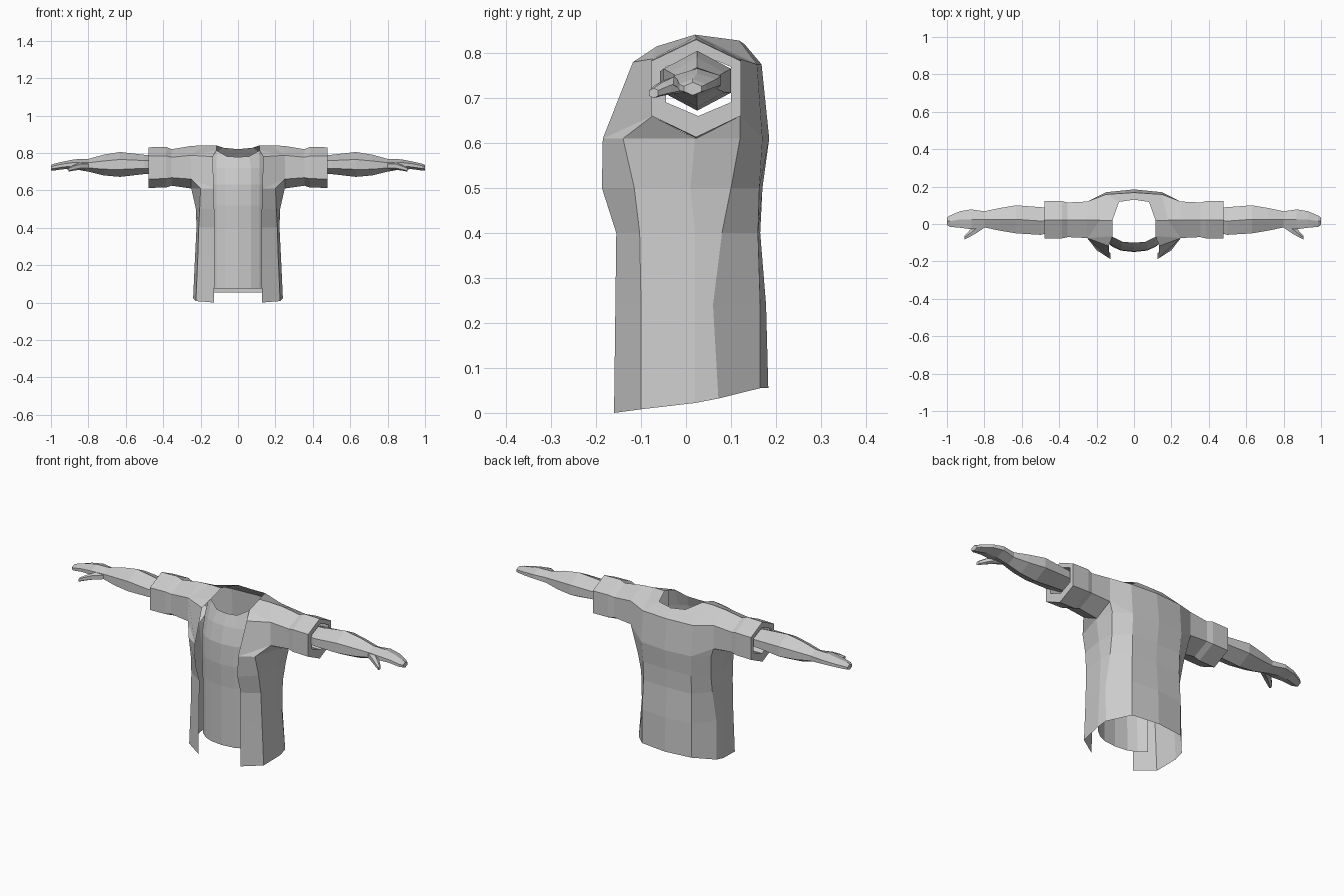
import bpy
import bmesh

cube = bpy.data.objects.get("Cube")
if cube:
    bpy.data.objects.remove(cube, do_unlink=True)

GREY = (0.6, 0.6, 0.6, 1.0)
grey = bpy.data.materials.new("plain grey")
grey.use_nodes = True
grey.diffuse_color = GREY
grey.node_tree.nodes["Principled BSDF"].inputs["Base Color"].default_value = GREY


def finish(name, bm):
    """Turn a left half into a mirrored object."""
    bmesh.ops.remove_doubles(bm, verts=bm.verts, dist=0.0005)
    bmesh.ops.recalc_face_normals(bm, faces=bm.faces)
    mesh = bpy.data.meshes.new(name)
    bm.to_mesh(mesh)
    bm.free()
    mesh.materials.append(grey)
    obj = bpy.data.objects.new(name, mesh)
    bpy.context.collection.objects.link(obj)
    mirror = obj.modifiers.new("Mirror", "MIRROR")
    mirror.use_clip = True
    return obj


def bridge(bm, rows, closed=False):
    """Join neighbouring rows of vertices with quads."""
    for low, high in zip(rows, rows[1:]):
        count = len(low)
        for i in range(count if closed else count - 1):
            j = (i + 1) % count
            bm.faces.new((low[i], low[j], high[j], high[i]))


def hex_ring(bm, x, front, back, bottom, top, side=0.22):
    """Six-sided section with a ridge above and below."""
    middle, rise = (front + back) / 2, (top - bottom) * side
    section = ((middle, bottom), (front, bottom + rise), (front, top - rise),
               (middle, top), (back, top - rise), (back, bottom + rise))
    return [bm.verts.new((x, y, z)) for y, z in section]


def hex_loft(bm, stations, side=0.22, cap=True):
    rings = [hex_ring(bm, *station, side) for station in stations]
    bridge(bm, rings, closed=True)
    if cap:
        bm.faces.new(rings[-1])
    return rings


# Jacket skirt: columns run from the front opening round to the back centre
heights = (0.24, 0.4, 0.5, 0.61)
columns = (
    (0.0, (0.128, 0.125, 0.125, 0.127, 0.13), (-0.16, -0.157, -0.155, -0.187, -0.185)),
    (0.008, (0.225, 0.215, 0.21, 0.205, 0.2), (-0.1, -0.1, -0.103, -0.115, -0.14)),
    (0.022, (0.24, 0.23, 0.222, 0.225, 0.25), (0.02, 0.02, 0.02, 0.01, 0.02)),
    (0.032, (0.235, 0.225, 0.215, 0.22, 0.235), (0.072, 0.06, 0.08, 0.1, 0.12)),
    (0.055, (0.15, 0.15, 0.145, 0.145, 0.15), (0.165, 0.165, 0.16, 0.163, 0.17)),
    (0.055, (0, 0, 0, 0, 0), (0.183, 0.178, 0.165, 0.17, 0.185)),
)
bm = bmesh.new()
grid = [[bm.verts.new(p) for p in zip(xs, ys, (hem,) + heights)]
        for hem, xs, ys in columns]
bridge(bm, grid)
edge, corner, under, rear, spine_side, spine = [column[-1] for column in grid]

# Sleeve with a thick cuff, open at the wrist
rings = hex_loft(bm, ((0.25, -0.075, 0.12, 0.61, 0.837),
                      (0.355, -0.07, 0.115, 0.625, 0.82),
                      (0.385, -0.077, 0.122, 0.615, 0.832),
                      (0.478, -0.077, 0.122, 0.613, 0.83),
                      (0.478, -0.045, 0.1, 0.66, 0.8),
                      (0.4, -0.045, 0.1, 0.66, 0.8)), cap=False)
armpit, front_low, front_high, ridge, back_high, back_low = rings[0]

# Jacket yoke joining skirt, sleeve and neckline
lapel = bm.verts.new((0.135, -0.118, 0.78))
neck_front = bm.verts.new((0.115, -0.065, 0.815))
neck_side = bm.verts.new((0.115, 0.02, 0.84))
neck_back = bm.verts.new((0.08, 0.118, 0.828))
nape = bm.verts.new((0, 0.13, 0.82))
blade = bm.verts.new((0.15, 0.158, 0.775))
upper_spine = bm.verts.new((0, 0.168, 0.775))
shoulder = bm.verts.new((0.18, 0.02, 0.841))
for face in ((edge, corner, front_low), (edge, front_low, front_high, lapel),
             (corner, under, front_low), (under, rear, back_low),
             (rear, spine_side, back_low), (spine_side, blade, back_high, back_low),
             (spine_side, spine, upper_spine, blade),
             (lapel, front_high, neck_front), (neck_front, front_high, shoulder, neck_side),
             (front_high, ridge, shoulder), (ridge, back_high, shoulder),
             (shoulder, back_high, blade), (shoulder, blade, neck_back, neck_side),
             (blade, upper_spine, nape, neck_back)):
    bm.faces.new(face)
finish("jacket", bm)

# Shirt front showing through the open jacket
bm = bmesh.new()
levels = ((0.075, -0.14), (0.4, -0.143), (0.52, -0.15), (0.63, -0.147), (0.72, -0.125))
rows = [[bm.verts.new((x, y + setback, z))
         for x, setback in ((0, 0), (0.07, 0.008), (0.115, 0.028), (0.155, 0.06))]
        for z, y in levels]
rows.append([bm.verts.new(p) for p in ((0, -0.1, 0.778), (0.06, -0.095, 0.782),
                                       (0.113, -0.07, 0.812), (0.14, -0.05, 0.812))])
bridge(bm, rows)
finish("shirt_front", bm)

# Arm and flat hand
bm = bmesh.new()
hex_loft(bm, ((0.42, -0.04, 0.085, 0.69, 0.785),
              (0.5, -0.058, 0.09, 0.687, 0.79),
              (0.63, -0.05, 0.1, 0.672, 0.805),
              (0.72, -0.035, 0.085, 0.68, 0.79),
              (0.8, -0.018, 0.068, 0.7, 0.768),
              (0.87, -0.028, 0.078, 0.712, 0.766),
              (0.93, -0.02, 0.068, 0.713, 0.755),
              (0.985, -0.015, 0.045, 0.706, 0.742),
              (1.0, -0.005, 0.035, 0.706, 0.735)), side=0.3)
finish("arm", bm)

# Thumb
bm = bmesh.new()
hex_loft(bm, ((0.8, -0.02, 0.03, 0.712, 0.75),
              (0.845, -0.05, 0.0, 0.71, 0.748),
              (0.88, -0.07, -0.035, 0.705, 0.735),
              (0.905, -0.082, -0.062, 0.7, 0.722)))
finish("thumb", bm)
